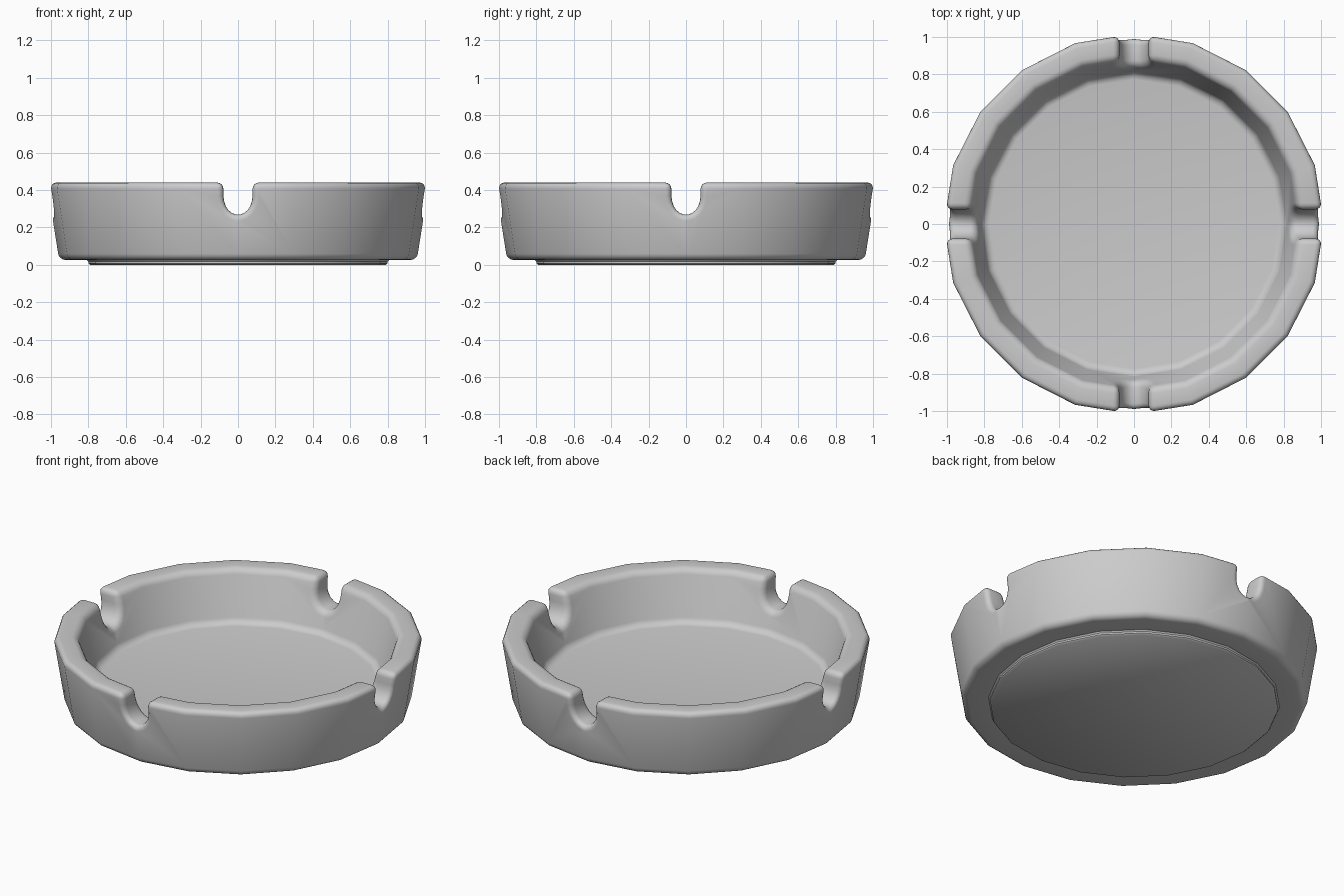
import bpy, bmesh, math

if "Cube" in bpy.data.objects:
    bpy.data.objects.remove(bpy.data.objects["Cube"])

SIDES = 20


def new_object(name, bm):
    bmesh.ops.recalc_face_normals(bm, faces=bm.faces)
    mesh = bpy.data.meshes.new(name)
    bm.to_mesh(mesh)
    bm.free()
    obj = bpy.data.objects.new(name, mesh)
    bpy.context.collection.objects.link(obj)
    return obj


def lathe(name, profile):
    # closed 20-sided solid: rings joined by quads, flat caps at both ends
    bm = bmesh.new()
    rings = [[bm.verts.new((r * math.cos(2 * math.pi * i / SIDES),
                            r * math.sin(2 * math.pi * i / SIDES), z))
              for i in range(SIDES)] for r, z in profile]
    for a, b in zip(rings, rings[1:]):
        for i in range(SIDES):
            j = (i + 1) % SIDES
            bm.faces.new((a[i], a[j], b[j], b[i]))
    bm.faces.new(rings[0])
    bm.faces.new(rings[-1])
    return new_object(name, bm)


def notch_cutter(name, angle):
    # U-shaped bar that cuts two opposite cigarette rests
    half, bottom, centre, n = 0.078, 0.268, 0.37, 11
    section = [(half, 0.6)]
    for i in range(n + 1):
        t = math.pi * i / n
        section.append((half * math.cos(t), centre - (centre - bottom) * math.sin(t)))
    section.append((-half, 0.6))
    bm = bmesh.new()
    ends = [[bm.verts.new((x, y, z)) for y, z in section] for x in (-1.3, 1.3)]
    m = len(section)
    for i in range(m):
        j = (i + 1) % m
        bm.faces.new((ends[0][i], ends[0][j], ends[1][j], ends[1][i]))
    bm.faces.new(ends[0])
    bm.faces.new(ends[1])
    obj = new_object(name, bm)
    obj.rotation_euler.z = angle
    obj.hide_render = True
    return obj


# bowl: foot, underside, outer wall, rim, inner wall, floor
bowl = lathe("ashtray_bowl", [
    (0.79, 0.0), (0.80, 0.008), (0.80, 0.018), (0.808, 0.026),
    (0.956, 0.026), (1.022, 0.44), (0.888, 0.44), (0.808, 0.14)])

# rests on all four sides
cutters = [notch_cutter("rest_cutter_x", 0), notch_cutter("rest_cutter_y", math.pi / 2)]
for c in cutters:
    mod = bowl.modifiers.new(c.name, 'BOOLEAN')
    mod.operation = 'DIFFERENCE'
    mod.solver = 'EXACT'
    mod.object = c

# rounded edges
bev = bowl.modifiers.new("rounding", 'BEVEL')
bev.width = 0.034
bev.segments = 4
bev.limit_method = 'ANGLE'
bev.angle_limit = math.radians(55)
bev.use_clamp_overlap = False

bpy.ops.object.select_all(action='DESELECT')
bowl.select_set(True)
bpy.context.view_layer.objects.active = bowl
bpy.ops.object.convert(target='MESH')
bpy.ops.object.shade_smooth_by_angle(angle=math.radians(40))
for c in cutters:
    bpy.data.objects.remove(c)
